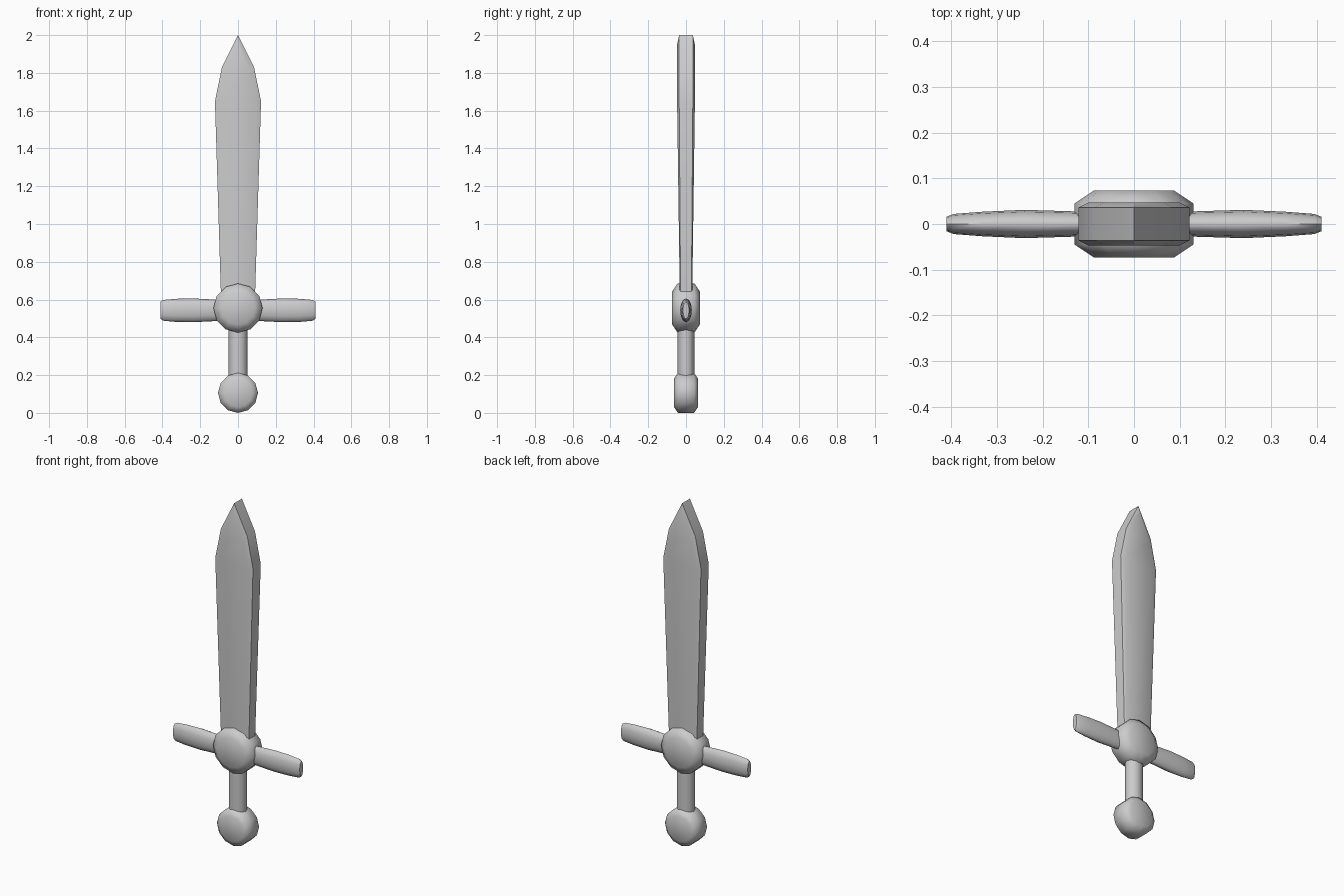
import bpy, bmesh, math
from mathutils import Vector

cube = bpy.data.objects.get("Cube")
if cube:
    bpy.data.objects.remove(cube, do_unlink=True)

grey = bpy.data.materials.new("plain_grey")
grey.use_nodes = True
grey.diffuse_color = (0.6, 0.6, 0.6, 1)
grey.node_tree.nodes["Principled BSDF"].inputs["Base Color"].default_value = grey.diffuse_color


def loft(name, rings, angle):
    """Skin a list of equal-length point rings, cap both ends and smooth."""
    bm = bmesh.new()
    rows = [[bm.verts.new(p) for p in ring] for ring in rings]
    n = len(rows[0])
    for a, b in zip(rows, rows[1:]):
        for i in range(n):
            j = (i + 1) % n
            bm.faces.new((a[i], a[j], b[j], b[i]))
    bm.faces.new(rows[0])
    bm.faces.new(rows[-1])
    bmesh.ops.remove_doubles(bm, verts=bm.verts[:], dist=0.0005)
    bmesh.ops.recalc_face_normals(bm, faces=bm.faces[:])
    mesh = bpy.data.meshes.new(name)
    bm.to_mesh(mesh)
    bm.free()
    mesh.materials.append(grey)
    obj = bpy.data.objects.new(name, mesh)
    bpy.context.collection.objects.link(obj)
    bpy.ops.object.select_all(action='DESELECT')
    obj.select_set(True)
    bpy.context.view_layer.objects.active = obj
    bpy.ops.object.shade_smooth_by_angle(angle=math.radians(angle))
    return obj


def ellipse(centre, u, v, sides=12):
    """Points of an ellipse with half axes u and v."""
    c, u, v = Vector(centre), Vector(u), Vector(v)
    steps = [2 * math.pi * i / sides for i in range(sides)]
    return [c + u * math.cos(t) + v * math.sin(t) for t in steps]


def disc(name, z, radius, face_radius, rim_y, face_y):
    """Thick round boss with chamfered rims, facing front and back."""
    profile = [(-face_y, face_radius), (-rim_y, radius), (rim_y, radius), (face_y, face_radius)]
    rings = [ellipse((0, y, z), (r, 0, 0), (0, 0, r)) for y, r in profile]
    return loft(name, rings, 65)


def blade_ring(edge_w, edge_y, edge_z, face_w, face_y, face_z):
    """Flat bar section with chamfered corners."""
    half = [(edge_w, -edge_y, edge_z), (edge_w, edge_y, edge_z),
            (face_w, face_y, face_z), (-face_w, face_y, face_z)]
    return half + [(-x, -y, z) for x, y, z in half]


# Blade, widening upward to a chisel-like point
loft("blade", [
    blade_ring(0.088, 0.028, 0.55, 0.078, 0.032, 0.55),
    blade_ring(0.122, 0.036, 1.65, 0.1, 0.047, 1.64),
    blade_ring(0.085, 0.036, 1.83, 0.067, 0.047, 1.8),
    blade_ring(0, 0.036, 2.0, 0, 0.047, 1.95),
], 30)

# Round bosses at the guard and the pommel
disc("guard_boss", 0.555, 0.13, 0.088, 0.045, 0.073)
disc("pommel", 0.106, 0.106, 0.075, 0.043, 0.063)

# Grip
loft("grip", [ellipse((0, 0, z), (0.05, 0, 0), (0, 0.044, 0)) for z in (0.15, 0.5)], 40)

# Crossguard arms, one to each side
arm = [(0.05, 0.024, 0.053), (0.14, 0.028, 0.058), (0.24, 0.031, 0.063),
       (0.33, 0.027, 0.061), (0.395, 0.022, 0.055), (0.41, 0.016, 0.045)]
for side, label in ((1, "left"), (-1, "right")):
    loft(label + "_crossguard_arm",
         [ellipse((side * x, 0, 0.543), (0, y, 0), (0, 0, z)) for x, y, z in arm], 60)
